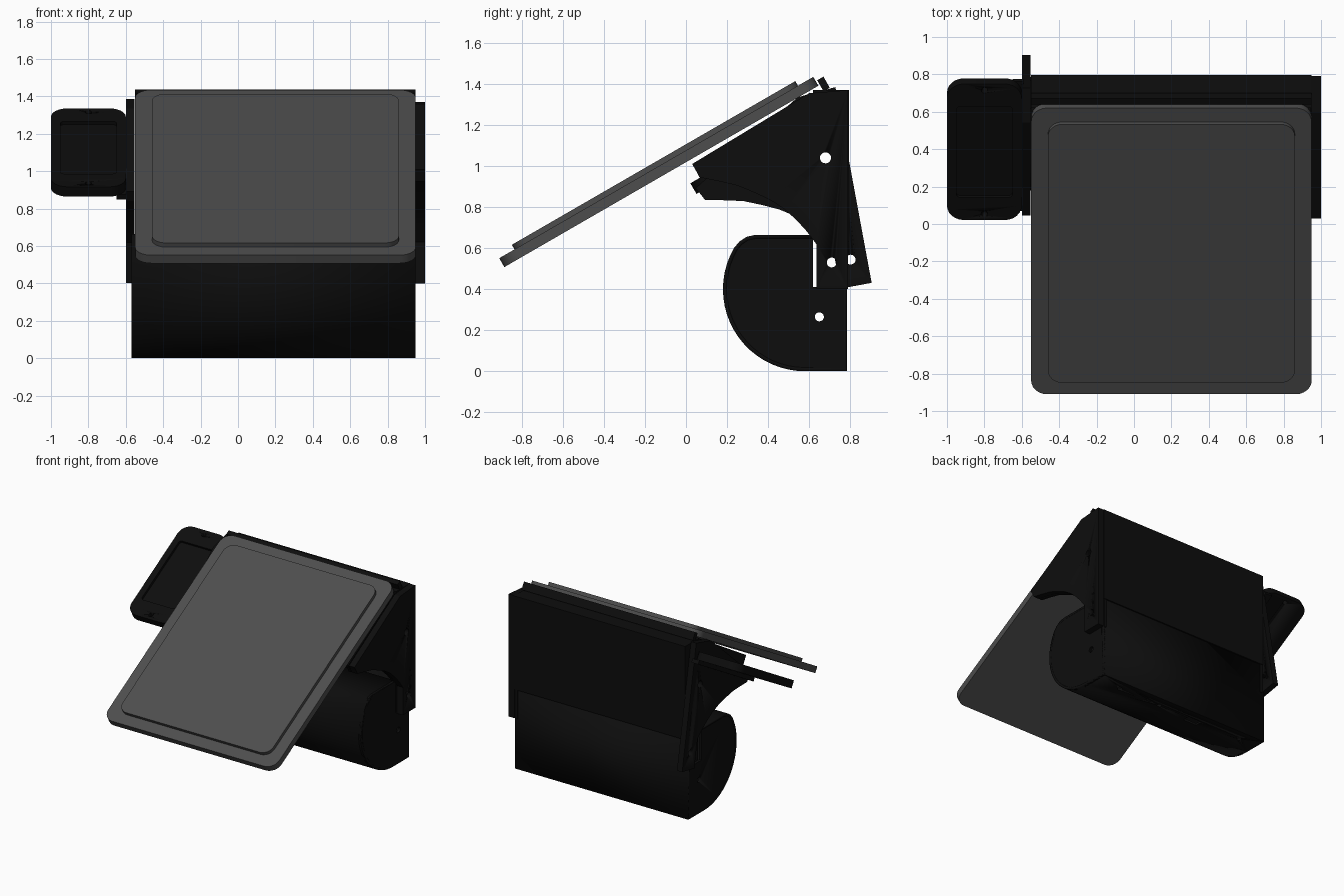
import bpy, bmesh
from math import sin, cos, pi, radians
from mathutils import Matrix, Vector

if "Cube" in bpy.data.objects:
    bpy.data.objects.remove(bpy.data.objects["Cube"], do_unlink=True)


def material(name, v):
    m = bpy.data.materials.new(name)
    m.use_nodes = True
    m.diffuse_color = (v, v, v, 1)
    bsdf = m.node_tree.nodes["Principled BSDF"]
    bsdf.inputs["Base Color"].default_value = (v, v, v, 1)
    bsdf.inputs["Roughness"].default_value = 0.6
    return m


BLACK = material("matte black", 0.004)
GREY = material("screen grey", 0.075)
TILT = radians(30)


def side(x):
    """Profile drawn in (y, z), extruded along x."""
    return Matrix(((0, 0, 1, x), (1, 0, 0, 0), (0, 1, 0, 0), (0, 0, 0, 1)))


def tilted(x, y, z):
    return Matrix.Translation((x, y, z)) @ Matrix.Rotation(TILT, 4, "X")


def flat(x, y, z):
    return Matrix.Translation((x, y, z))


def finish(name, bm, matrix, mat):
    bm.transform(matrix)
    mesh = bpy.data.meshes.new(name)
    bm.to_mesh(mesh)
    bm.free()
    mesh.materials.append(mat)
    obj = bpy.data.objects.new(name, mesh)
    bpy.context.collection.objects.link(obj)
    activate(obj)
    bpy.ops.object.shade_smooth_by_angle(angle=radians(25))
    return obj


def activate(obj):
    bpy.ops.object.select_all(action="DESELECT")
    obj.select_set(True)
    bpy.context.view_layer.objects.active = obj


def prism(name, pts, depth, matrix, mat=BLACK):
    bm = bmesh.new()
    face = bm.faces.new([bm.verts.new((a, b, -depth / 2)) for a, b in pts])
    top = bmesh.ops.extrude_face_region(bm, geom=[face])["geom"]
    verts = [g for g in top if isinstance(g, bmesh.types.BMVert)]
    bmesh.ops.translate(bm, verts=verts, vec=(0, 0, depth))
    bmesh.ops.recalc_face_normals(bm, faces=bm.faces)
    return finish(name, bm, matrix, mat)


def circle(a, b, r, n=20):
    return [(a + r * cos(2 * pi * i / n), b + r * sin(2 * pi * i / n)) for i in range(n)]


def round_rect(w, h, r=0.0, n=6):
    """Rectangle centred on the origin with rounded corners."""
    if not r:
        return [(-w / 2, -h / 2), (w / 2, -h / 2), (w / 2, h / 2), (-w / 2, h / 2)]
    pts = []
    for k, (sx, sy) in enumerate(((1, 1), (-1, 1), (-1, -1), (1, -1))):
        for i in range(n + 1):
            t = (k + i / n) * pi / 2
            pts.append((sx * (w / 2 - r) + r * cos(t), sy * (h / 2 - r) + r * sin(t)))
    return pts


def cut(obj, pts, depth, matrix):
    cutter = prism("cutter", pts, depth, matrix)
    cutter.hide_render = True
    mod = obj.modifiers.new("cut", "BOOLEAN")
    mod.operation, mod.solver, mod.object = "DIFFERENCE", "EXACT", cutter
    activate(obj)
    bpy.ops.object.modifier_apply(modifier=mod.name)
    bpy.data.objects.remove(cutter, do_unlink=True)


# Base housing: thin rounded wall, open at the top rear
arc = [(0.58 + 0.4 * cos(t), 0.4 + 0.4 * sin(t))
       for t in (radians(150 + 120 * i / 20) for i in range(21))]
outline = [(0.62, 0.665), (0.34, 0.665), (0.295, 0.655), (0.26, 0.632)] + arc + [(0.785, 0)]
bm = bmesh.new()
width = 1.52
rows = [[bm.verts.new((a, b, s * width / 2)) for a, b in outline + [(0.785, 0.63)]]
        for s in (-1, 1)]
for i in range(len(outline)):
    bm.faces.new((rows[0][i], rows[0][i + 1], rows[1][i + 1], rows[1][i]))
base = finish("base_housing", bm, side(0.19), BLACK)
solid = base.modifiers.new("wall", "SOLIDIFY")
solid.thickness = 0.018
activate(base)
bpy.ops.object.modifier_apply(modifier=solid.name)

# Screw holes and port in the underside
for x in (-0.4, 0.35, 0.72):
    cut(base, circle(0, 0, 0.018), 0.1, flat(x, 0.7, 0))
cut(base, round_rect(0.12, 0.06), 0.1, flat(0.02, 0.68, 0))

# Base end caps with a notch for the bracket legs
for name, x in (("base_cap_left", 0.94), ("base_cap_right", -0.56)):
    cap = prism(name, outline + [(0.785, 0.41), (0.62, 0.41)], 0.02, side(x))
    cut(cap, circle(0.65, 0.265, 0.022), 0.2, side(x))

# Side bracket plates; the outer right one is swung around its pivot hole
PIVOT = (0.68, 1.04)
bracket = [(0.79, 0.40), (0.79, 1.37), (0.60, 1.355), (0.03, 1.01), (0.05, 0.975),
           (0.065, 0.945), (0.17, 0.924), (0.25, 0.905), (0.33, 0.872), (0.41, 0.835),
           (0.48, 0.79), (0.54, 0.735), (0.59, 0.68), (0.635, 0.62), (0.635, 0.40)]


def swing(p, angle):
    v = Matrix.Rotation(angle, 2) @ (Vector(p) - Vector(PIVOT)) + Vector(PIVOT)
    return (v.x, v.y)


for name, x, t, angle in (("side_plate_left", 0.975, 0.05, 0),
                          ("inner_plate_left", 0.933, 0.02, 0),
                          ("inner_plate_right", -0.538, 0.02, 0),
                          ("swing_arm_right", -0.577, 0.046, radians(10.5))):
    plate = prism(name, [swing(p, angle) for p in bracket], t, side(x))
    for hole, r in ((PIVOT, 0.027), ((0.71, 0.53), 0.024)):
        a, b = swing(hole, angle)
        cut(plate, circle(a, b, r), 0.2, side(x))

# Bracket rear panel, top strip and angled lip
prism("rear_panel", round_rect(0.025, 0.74), 1.50, side(0.2) @ flat(0.783, 1.0, 0))
prism("top_strip", round_rect(0.17, 0.02), 1.50, side(0.2) @ flat(0.705, 1.36, 0))
prism("top_lip", round_rect(1.5, 0.035), 0.062, tilted(0.2, 0.67, 1.40))

# Tilted screen: frame and raised display
prism("screen_frame", round_rect(1.5, 1.767, 0.085), 0.05, tilted(0.2, -0.1325, 0.971), GREY)
prism("screen_display", round_rect(1.32, 1.595, 0.075), 0.03, tilted(0.2, -0.1505, 1.002), GREY)

# Side pad with recessed centre and end holes
pad_at = tilted(-0.8, 0.40, 1.10)
pad = prism("side_pad", round_rect(0.4, 0.84, 0.09), 0.06, pad_at)
cut(pad, round_rect(0.3, 0.56, 0.02), 0.04, pad_at @ flat(0, 0, 0.03))
for v in (-0.38, 0.38):
    cut(pad, circle(0, v, 0.017), 0.2, pad_at @ flat(0, 0, 0))
prism("pad_mount", round_rect(0.06, 0.8), 0.03, pad_at @ flat(0.18, 0, -0.045))
